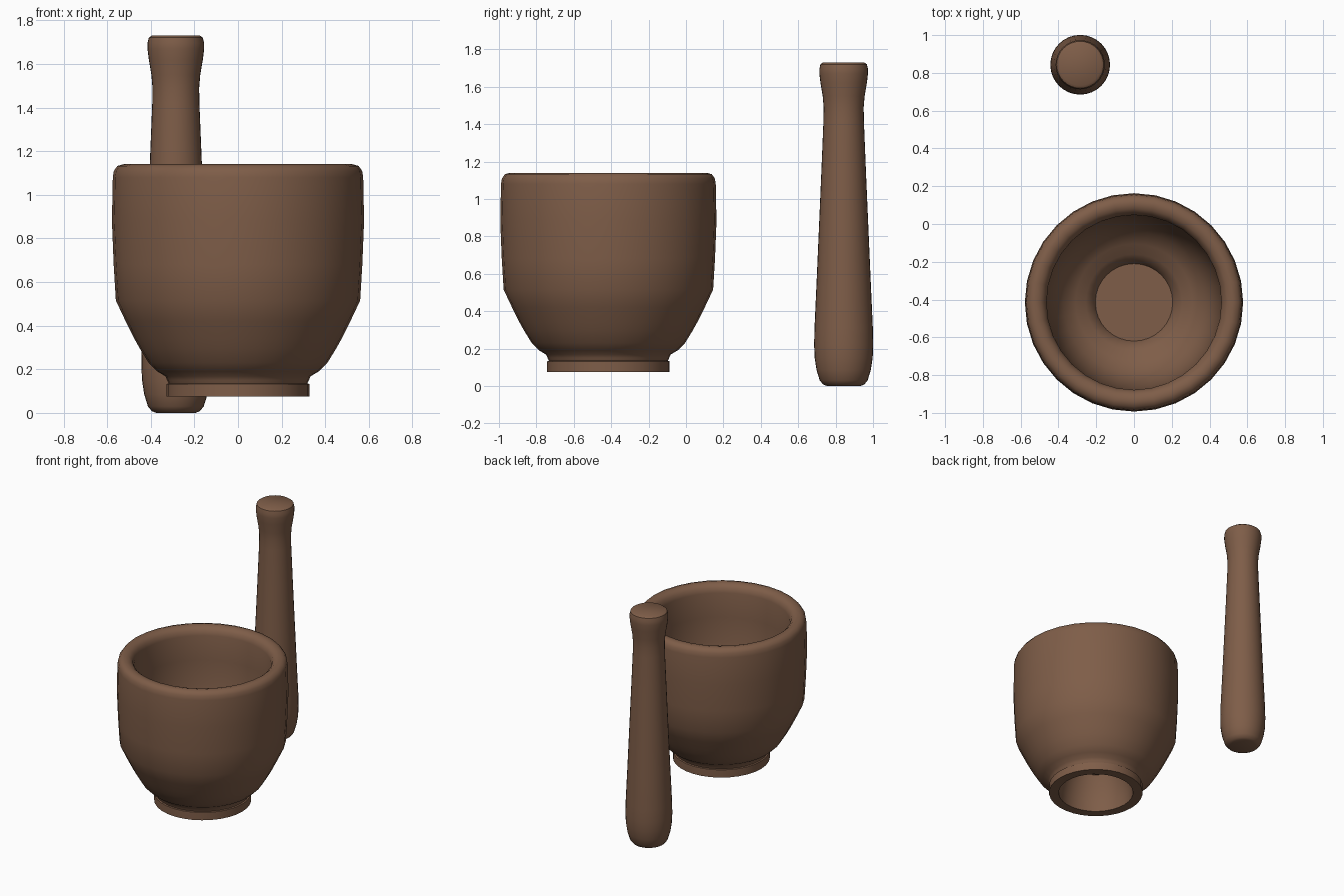
import bpy, bmesh, math

if "Cube" in bpy.data.objects:
    bpy.data.objects.remove(bpy.data.objects["Cube"])

wood = bpy.data.materials.new("brown_wood")
wood.diffuse_color = (0.21, 0.11, 0.065, 1)
wood.use_nodes = True
wood.node_tree.nodes["Principled BSDF"].inputs["Base Color"].default_value = wood.diffuse_color


def lathe(name, profile, location, sides=32, angle=40):
    """Spin an (r, z) profile around z; ends are capped with flat discs."""
    bm = bmesh.new()
    rings = []
    for r, z in profile:
        rings.append([bm.verts.new((r * math.cos(2 * math.pi * i / sides),
                                    r * math.sin(2 * math.pi * i / sides), z))
                      for i in range(sides)])
    for a, b in zip(rings, rings[1:]):
        for i in range(sides):
            j = (i + 1) % sides
            bm.faces.new((a[i], a[j], b[j], b[i]))
    bm.faces.new(rings[0])
    bm.faces.new(rings[-1])
    bmesh.ops.recalc_face_normals(bm, faces=bm.faces)
    mesh = bpy.data.meshes.new(name)
    bm.to_mesh(mesh)
    bm.free()
    mesh.materials.append(wood)
    obj = bpy.data.objects.new(name, mesh)
    obj.location = location
    bpy.context.collection.objects.link(obj)
    bpy.ops.object.select_all(action='DESELECT')
    obj.select_set(True)
    bpy.context.view_layer.objects.active = obj
    bpy.ops.object.shade_smooth_by_angle(angle=math.radians(angle))
    return obj


# Mortar: hollow foot, outer wall, rounded rim, inner bowl
under = [(0.20, 0.335), (0.235, 0.25), (0.255, 0.15), (0.26, 0.075)]
foot = [(0.327, 0.075), (0.327, 0.132), (0.318, 0.135), (0.325, 0.15), (0.333, 0.168)]
outer = [(0.37, 0.19), (0.41, 0.23), (0.45, 0.295), (0.475, 0.34), (0.515, 0.42),
         (0.56, 0.515), (0.57, 0.68), (0.578, 0.88), (0.574, 1.08)]
rim = [(0.569, 1.11), (0.553, 1.132), (0.525, 1.14), (0.495, 1.133), (0.473, 1.113), (0.463, 1.08)]
inner = [(0.462, 0.9), (0.452, 0.72), (0.425, 0.59), (0.375, 0.49), (0.31, 0.44),
         (0.255, 0.415), (0.22, 0.38), (0.205, 0.345)]
lathe("mortar", under + foot + outer + rim + inner, (0, -0.415, 0))

# Pestle: rounded grinding end, tapered shaft, flared knob
pestle = [(0.09, 0.0), (0.11, 0.008), (0.128, 0.03), (0.145, 0.085), (0.155, 0.15), (0.158, 0.22),
          (0.156, 0.31), (0.145, 0.55), (0.132, 0.85), (0.119, 1.15), (0.108, 1.42),
          (0.107, 1.49), (0.112, 1.55), (0.124, 1.62), (0.13, 1.67), (0.13, 1.695),
          (0.124, 1.72), (0.11, 1.73)]
lathe("pestle", pestle, (-0.285, 0.843, 0))
